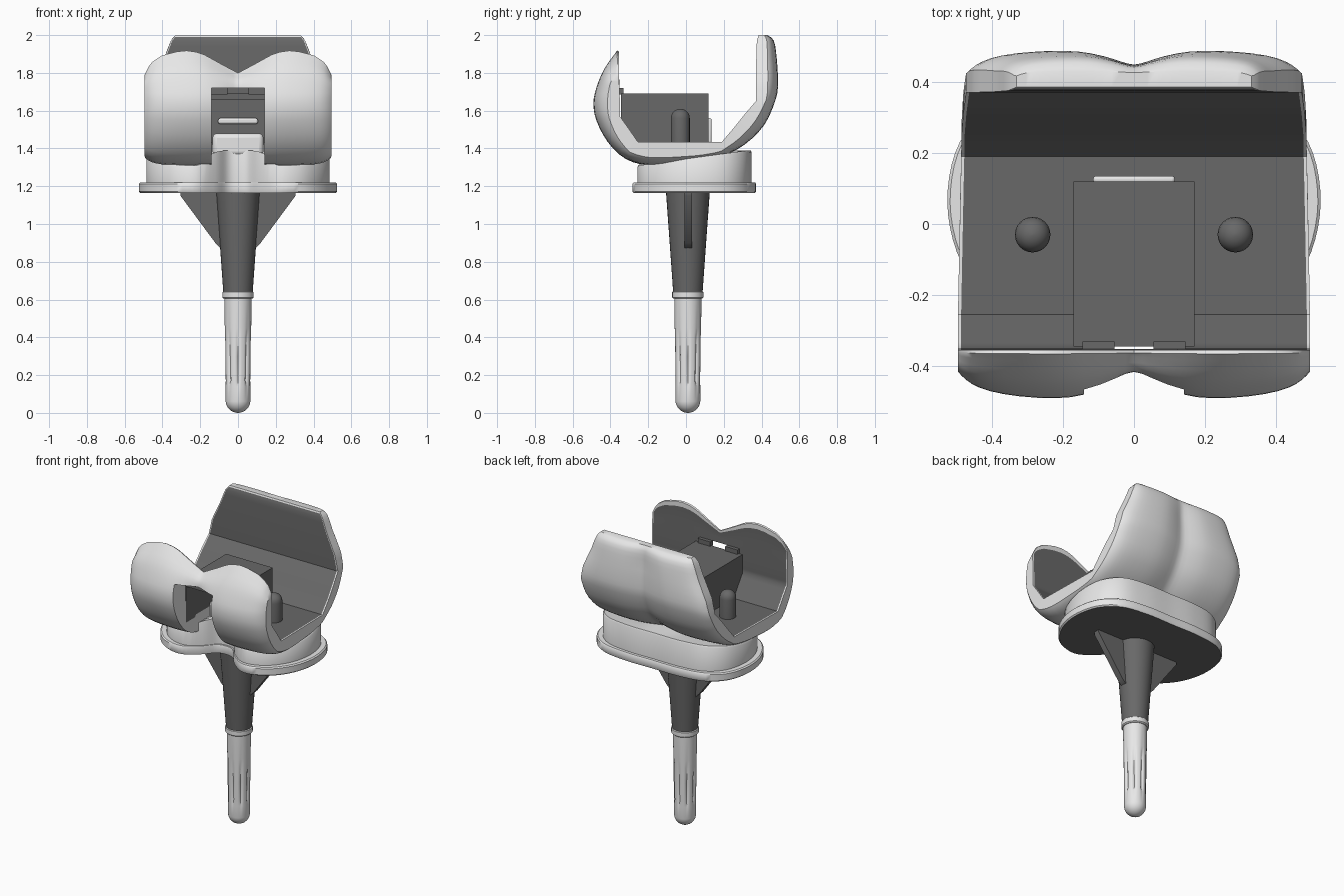
import bpy, bmesh, math

if "Cube" in bpy.data.objects:
    bpy.data.objects.remove(bpy.data.objects["Cube"])


def material(name, v):
    m = bpy.data.materials.new(name)
    m.diffuse_color = (v, v, v, 1)
    m.use_nodes = True
    m.node_tree.nodes["Principled BSDF"].inputs["Base Color"].default_value = m.diffuse_color
    return m


LIGHT = material("light metal", 0.8)
DARK = material("dark metal", 0.14)


def make(name, verts, faces, mats, rule=None, angle=40):
    """Mesh object with outward normals; rule(face) gives the material index."""
    me = bpy.data.meshes.new(name)
    me.from_pydata(verts, [], faces)
    for m in mats:
        me.materials.append(m)
    bm = bmesh.new()
    bm.from_mesh(me)
    bmesh.ops.delete(bm, geom=[v for v in bm.verts if not v.link_faces], context='VERTS')
    if rule != "preset":
        bmesh.ops.recalc_face_normals(bm, faces=bm.faces)
        for f in bm.faces:
            f.material_index = rule(f) if rule else 0
    bm.to_mesh(me)
    bm.free()
    ob = bpy.data.objects.new(name, me)
    bpy.context.collection.objects.link(ob)
    bpy.ops.object.select_all(action='DESELECT')
    ob.select_set(True)
    bpy.context.view_layer.objects.active = ob
    bpy.ops.object.shade_smooth_by_angle(angle=math.radians(angle))
    return ob


def loft(name, rings, mats, rule=None, angle=40):
    """Closed rings joined by quads and capped at both ends."""
    n = len(rings[0])
    faces = [[i * n + j, i * n + (j + 1) % n, (i + 1) * n + (j + 1) % n, (i + 1) * n + j]
             for i in range(len(rings) - 1) for j in range(n)]
    faces += [list(range(n)), [(len(rings) - 1) * n + j for j in range(n)]]
    return make(name, [p for r in rings for p in r], faces, mats, rule, angle)


def circle(x, y, z, r, n=32, flute=0):
    out = []
    for k in range(n):
        a = 2 * math.pi * k / n
        q = r - flute * max(0, math.cos(8 * a)) ** 2
        out.append((x + q * math.cos(a), y + q * math.sin(a), z))
    return out


def block(name, size, centre, mat, bevel=0.0):
    v = [tuple(centre[i] + s[i] * size[i] / 2 for i in range(3))
         for s in [(a, b, c) for a in (-1, 1) for b in (-1, 1) for c in (-1, 1)]]
    f = [(0, 1, 3, 2), (4, 6, 7, 5), (0, 4, 5, 1), (2, 3, 7, 6), (0, 2, 6, 4), (1, 5, 7, 3)]
    ob = make(name, v, f, [mat])
    if bevel:
        b = ob.modifiers.new("round", 'BEVEL')
        b.width, b.segments = bevel, 3
    return ob


def spline(p, t):
    return tuple(0.5 * (2 * b + (c - a) * t + (2 * a - 5 * b + 4 * c - d) * t * t
                        + (3 * b - a - 3 * c + d) * t ** 3) for a, b, c, d in zip(*p))


def table(x, pts):
    for (a, p), (b, q) in zip(pts, pts[1:]):
        if x <= b:
            return p + (q - p) * max(0, x - a) / (b - a)
    return pts[-1][1]


# Curved shell: outer y z, inner y z, half width, lobe depth
S = [(-.365, 1.92, -.355, 1.915, .495, .003), (-.435, 1.82, -.355, 1.82, .495, .04),
     (-.475, 1.72, -.352, 1.72, .495, .075), (-.49, 1.64, -.35, 1.64, .495, .08),
     (-.475, 1.55, -.35, 1.57, .495, .075), (-.415, 1.435, -.30, 1.50, .495, .05),
     (-.32, 1.345, -.255, 1.435, .495, .03), (-.19, 1.31, -.15, 1.435, .493, .02),
     (.02, 1.32, 0, 1.435, .49, .02), (.12, 1.335, .1, 1.435, .488, .02),
     (.19, 1.355, .19, 1.435, .486, .025), (.31, 1.42, .25, 1.505, .485, .035),
     (.415, 1.525, .31, 1.58, .48, .045), (.475, 1.66, .37, 1.65, .472, .05),
     (.487, 1.75, .37, 1.75, .45, .05), (.48, 1.88, .372, 1.88, .39, .045),
     (.465, 1.97, .375, 1.97, .355, .03), (.43, 2.0, .385, 2.0, .33, .005)]
SUB = 3
stations = []
for i in range(len(S) - 1):
    quad = (S[max(i - 1, 0)], S[i], S[i + 1], S[min(i + 2, len(S) - 1)])
    for k in range(SUB):
        t = k / SUB
        s = spline(quad, t)
        lin = [a + (b - a) * t for a, b in zip(S[i], S[i + 1])]
        stations.append((s[0], min(s[1], 2), lin[2], lin[3], lin[4], lin[5]))
stations.append(S[-1])
half = [.05, .11, .19, .283, .36, .45, .55, .65, .74, .82, .88, .92, .955, .982, 1]
cols = [-u for u in reversed(half)] + [0] + half
crest = [(0, 1.80), (.085, 1.845), (.175, 1.895), (.25, 1.92), (.33, 1.912),
         (.41, 1.89), (.465, 1.85), (.495, 1.79)]
verts, NC, NS = [], len(cols), len(stations)
for oy, oz, iy, iz, w, d in stations:
    for u in cols:
        a, x = abs(u), u * w
        thick = math.hypot(iy - oy, iz - oz)
        # lobes: soft valley in the middle, gentle fall and rounded edge outside
        if a < .45:
            drop = d * ((math.hypot(a, .05) - .45) / .45) ** 2
        else:
            drop = .5 * d * ((a - .45) / .55) ** 2 + .25 * thick * a ** 14
        drop = min(drop, .75 * thick)
        k = drop / max(thick, 1e-5)
        pts = [(oy + (iy - oy) * k, oz + (iz - oz) * k), (iy, iz)]
        for y, z in pts:
            if y < 0 and z > 1.72:
                z = 1.72 + (z - 1.72) * (table(abs(x), crest) - 1.72) / .2
            verts.append((x, y, z))


def solid(i, j):
    if not (0 <= i < NS - 1 and 0 <= j < NC - 1):
        return False
    mid = (cols[j] + cols[j + 1]) / 2
    return not (2 * SUB <= i < 9 * SUB and abs(mid) < .283)


faces, dark = [], []
vid = lambda i, j, s: 2 * (i * NC + j) + s
for i in range(NS - 1):
    for j in range(NC - 1):
        if not solid(i, j):
            continue
        q = [(i, j), (i + 1, j), (i + 1, j + 1), (i, j + 1)]
        faces.append([vid(*p, 0) for p in q])
        dark.append(0)
        faces.append([vid(*p, 1) for p in reversed(q)])
        dark.append(int(0 < j < NC - 2 and 0 < i < NS - 2))
        for k, (di, dj) in enumerate([(0, -1), (1, 0), (0, 1), (-1, 0)]):
            if not solid(i + di, j + dj):
                a, b = q[k], q[(k + 1) % 4]
                faces.append([vid(*b, 0), vid(*a, 0), vid(*a, 1), vid(*b, 1)])
                dark.append(0)
shell = make("curved_shell", verts, faces, [LIGHT, DARK], "preset", 38)
shell.data.polygons.foreach_set("material_index", dark)

# Hollow box between the lobes
block("box_top", (.34, .465, .03), (0, -.1125, 1.675), DARK)
block("box_back", (.34, .03, .27), (0, .105, 1.555), DARK)
for s in (-1, 1):
    block("box_side", (.03, .465, .27), (s * .155, -.1125, 1.555), DARK)
    block("box_lug", (.09, .03, .035), (s * .1, -.345, 1.702), DARK)
    # Domed pegs
    rings = [circle(s * .285, -.03, z, .05, 24) for z in (1.42, 1.56)]
    rings += [circle(s * .285, -.03, 1.56 + .05 * math.sin(a), .05 * math.cos(a), 24)
              for a in (.3, .6, .9, 1.2, 1.5)]
    loft("peg", rings, [DARK])

# Centre post and cams
block("centre_post", (.27, .2, .12), (0, -.02, 1.42), LIGHT, .025)
block("inner_cam", (.21, .03, .03), (0, .08, 1.545), LIGHT, .01)
block("rear_cam", (.23, .02, .13), (0, .125, 1.495), LIGHT, .008)

# Kidney outline shared by the tray and the insert
R = [(0, -.13), (.06, -.145), (.13, -.22), (.24, -.283), (.38, -.24), (.485, -.11),
     (.525, .06), (.49, .23), (.38, .335), (.2, .368), (0, .368)]
loop = R + [(-x, y) for x, y in reversed(R[1:-1])]
outline = []
for i in range(len(loop)):
    quad = [loop[(i + k) % len(loop)] for k in (-1, 0, 1, 2)]
    outline += [spline(quad, t / 5) for t in range(5)]


def ring(k, zf):
    out = []
    for x, y in outline:
        p, q = x * k, .06 + (y - .06) * k
        out.append((p, q, zf(p, q) if callable(zf) else zf))
    return out


# Tray with dark underside
loft("tray", [ring(.985, 1.165), ring(1, 1.172), ring(1, 1.213), ring(.985, 1.22)],
     [LIGHT, DARK], lambda f: int(f.normal.z < -.9))


# Dished insert, higher at the middle and back
def dish(x, y):
    t = min(max((y + .25) / .58, 0), 1)
    m = max(0, 1 - (abs(x) / .2) ** 4)
    return 1.31 + .08 * max(t, m)


loft("insert", [ring(.925, 1.21), ring(.925, lambda x, y: dish(x, y) - .01)]
     + [ring(k, dish) for k in (.91, .8, .65, .5, .35, .2, .05)], [LIGHT])

# Tapered keel and its two fins
loft("keel", [circle(0, .01, z, r) for z, r in ((.64, .078), (.88, .095), (1.17, .116))], [DARK])
for s in (-1, 1):
    tri = [(0, .85), (s * .09, .87), (s * .12, .9), (s * .305, 1.15), (s * .305, 1.17), (0, 1.17)]
    loft("fin", [[(x, y, z) for x, z in tri] for y in (-.007, .033)], [DARK])

# Collar and fluted stem with round tip
loft("collar", [circle(0, .01, z, r) for z, r in
                ((.605, .076), (.611, .083), (.639, .083), (.645, .076))], [LIGHT])
tip = [circle(0, .01, .066 - .066 * math.cos(a), .066 * math.sin(a), 64)
       for a in (.08, .35, .65, .95, 1.25, 1.5)]
body = [circle(0, .01, z, r, 64, f) for z, r, f in
        ((.14, .066, 0), (.17, .066, .012), (.30, .068, .01), (.40, .069, .006),
         (.45, .07, 0), (.61, .072, 0))]
loft("stem", tip + body, [LIGHT])
